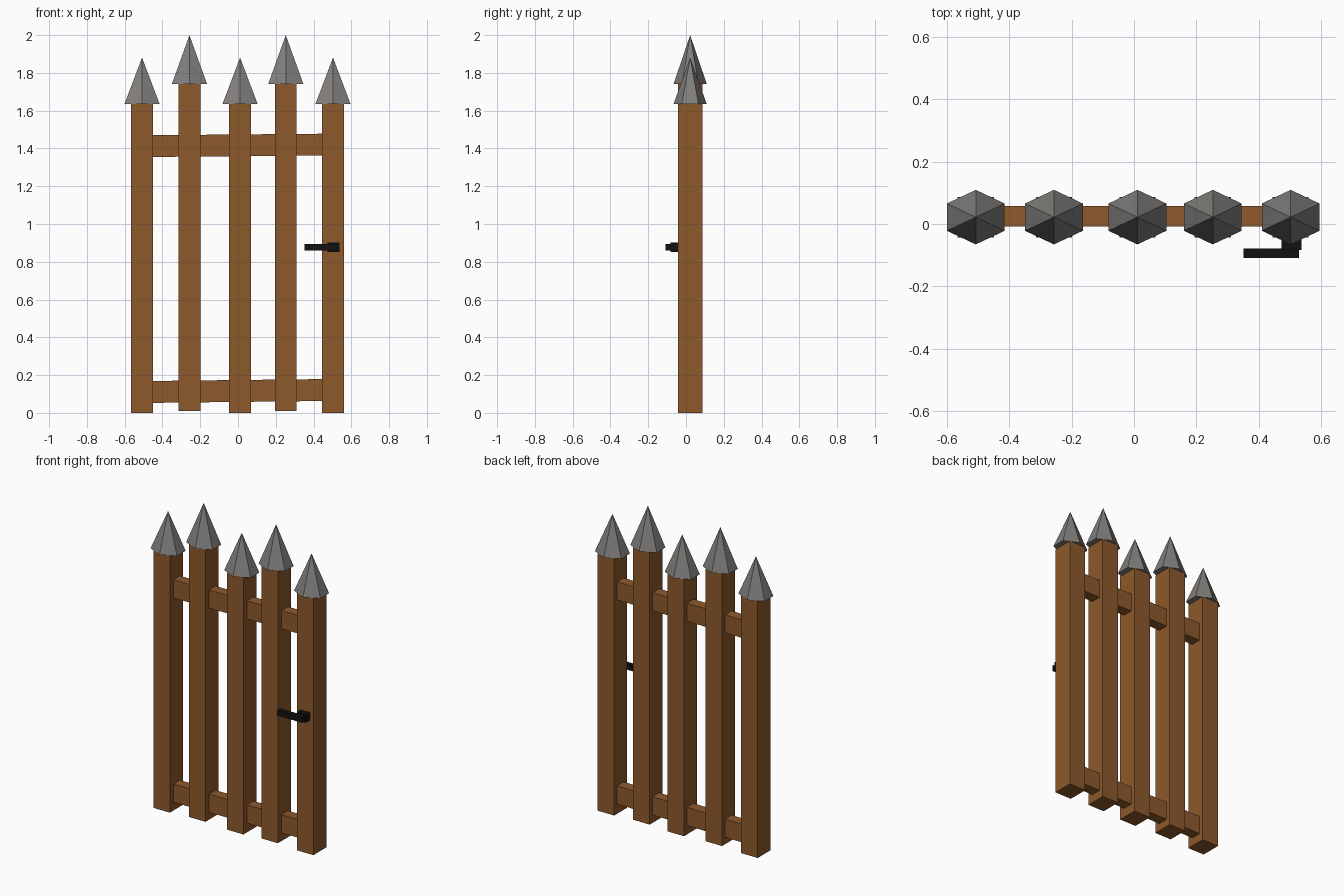
import bpy, math

if "Cube" in bpy.data.objects:
    bpy.data.objects.remove(bpy.data.objects["Cube"])

YC = 0.022  # depth centre of the pickets


def material(name, rgb):
    m = bpy.data.materials.new(name)
    m.diffuse_color = (*rgb, 1)
    m.use_nodes = True
    m.node_tree.nodes["Principled BSDF"].inputs["Base Color"].default_value = m.diffuse_color
    return m


wood = material("wood", (0.27, 0.10, 0.025))
iron = material("iron", (0.22, 0.21, 0.20))
black = material("black", (0.006, 0.006, 0.006))


def box(name, lo, hi, mat, tilt=0.0):
    centre = [(a + b) / 2 for a, b in zip(lo, hi)]
    bpy.ops.mesh.primitive_cube_add(size=1, location=centre, rotation=(0, tilt, 0))
    o = bpy.context.object
    o.name = name
    o.scale = [b - a for a, b in zip(lo, hi)]
    o.data.materials.append(mat)
    return o


def spike(name, x, z0, z1):
    # six-sided point, stretched sideways, corners facing front and back
    bpy.ops.mesh.primitive_cone_add(vertices=6, radius1=0.0875, radius2=0,
                                    depth=z1 - z0, location=(x, YC, (z0 + z1) / 2))
    o = bpy.context.object
    o.name = name
    o.scale.x = 1.225
    o.data.materials.append(iron)


# Pickets with spiked caps: x centre, bottom, top, tip
pickets = [(-0.508, 0.0, 1.636, 1.881),
           (-0.257, 0.009, 1.742, 2.0),
           (0.011, 0.0, 1.636, 1.881),
           (0.253, 0.009, 1.742, 2.0),
           (0.503, 0.0, 1.636, 1.881)]
for i, (x, z0, z1, tip) in enumerate(pickets, 1):
    box(f"picket_{i}", (x - 0.058, YC - 0.065, z0), (x + 0.058, YC + 0.065, z1), wood)
    spike(f"spike_{i}", x, z1, tip)

# Slightly sloping cross rails
box("upper_rail", (-0.5, -0.008, 1.359), (0.5, 0.058, 1.474), wood, -math.atan(0.009))
box("lower_rail", (-0.5, -0.008, 0.058), (0.5, 0.058, 0.174), wood, -math.atan(0.011))

# Latch handle on the right picket
box("handle_mount", (0.473, -0.083, 0.852), (0.537, -0.035, 0.902), black)
box("handle_bar", (0.351, -0.109, 0.859), (0.529, -0.079, 0.893), black)
